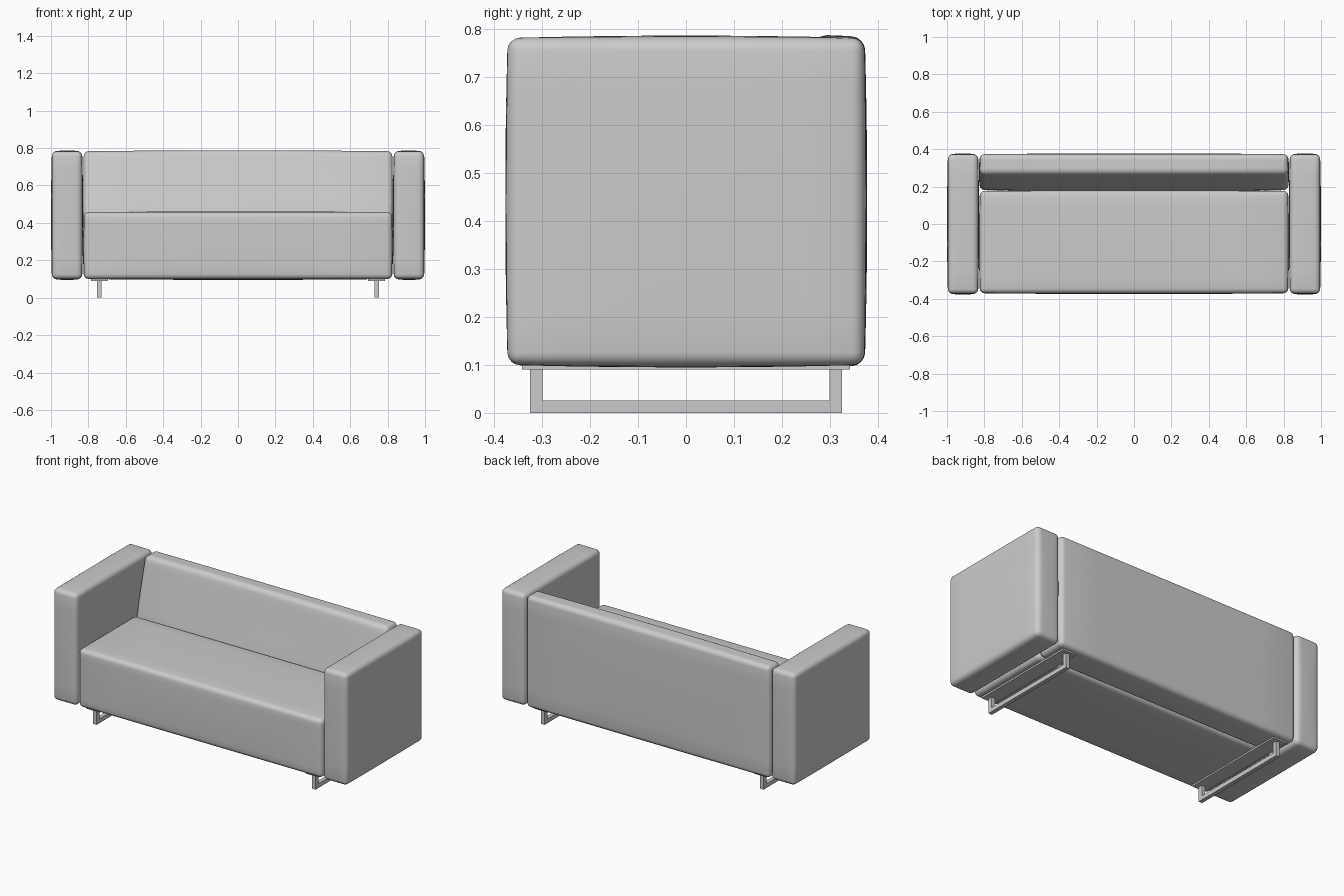
import bpy, bmesh
from mathutils import Vector

if "Cube" in bpy.data.objects:
    bpy.data.objects.remove(bpy.data.objects["Cube"])


def finish(name, bm, smooth):
    bmesh.ops.recalc_face_normals(bm, faces=bm.faces)
    mesh = bpy.data.meshes.new(name)
    bm.to_mesh(mesh)
    bm.free()
    obj = bpy.data.objects.new(name, mesh)
    bpy.context.collection.objects.link(obj)
    if smooth:
        bpy.ops.object.select_all(action='DESELECT')
        obj.select_set(True)
        bpy.context.view_layer.objects.active = obj
        bpy.ops.object.shade_smooth_by_angle()
    return obj


def prism(x0, x1, profile):
    bm = bmesh.new()
    face = bm.faces.new([bm.verts.new((x0, y, z)) for y, z in profile])
    ext = bmesh.ops.extrude_face_region(bm, geom=[face])
    moved = [g for g in ext["geom"] if isinstance(g, bmesh.types.BMVert)]
    bmesh.ops.translate(bm, vec=(x1 - x0, 0, 0), verts=moved)
    return bm


def rect(y0, y1, z0, z1):
    return [(y0, z0), (y1, z0), (y1, z1), (y0, z1)]


def cushion(name, x0, x1, profile, puff=0.005, radius=0.026):
    """Rounded upholstered block whose faces swell slightly."""
    bm = prism(x0, x1, profile)
    bmesh.ops.bevel(bm, geom=bm.edges[:], offset=radius, segments=4,
                    profile=0.5, affect='EDGES', clamp_overlap=True)
    ys, zs = [p[0] for p in profile], [p[1] for p in profile]
    low = Vector((x0, min(ys), min(zs)))
    high = Vector((x1, max(ys), max(zs)))
    mid, half = (low + high) / 2, (high - low) / 2
    # slice every face so it can swell
    for axis in range(3):
        normal = Vector((0, 0, 0))
        normal[axis] = 1
        for i in range(-3, 4):
            bmesh.ops.bisect_plane(bm, geom=bm.verts[:] + bm.edges[:] + bm.faces[:],
                                   plane_co=mid + normal * half[axis] * i * 0.23,
                                   plane_no=normal)
    for v in bm.verts:
        u = [(v.co[a] - mid[a]) / half[a] for a in range(3)]
        fall = [max(0, 1 - c * c) for c in u]
        for a in range(3):
            v.co[a] += puff * u[a] * fall[a - 1] * fall[a - 2]
    return finish(name, bm, True)


# Seat and sloping backrest
cushion("seat", -0.824, 0.824, rect(-0.37, 0.177, 0.10, 0.457))
cushion("backrest", -0.824, 0.824,
        [(0.182, 0.10), (0.373, 0.10), (0.373, 0.783), (0.268, 0.783), (0.182, 0.43)])

for side, s in (("left", -1), ("right", 1)):
    # Arm
    a, b = sorted((s * 0.833, s * 0.995))
    cushion(side + "_arm", a, b, rect(-0.372, 0.372, 0.10, 0.782))
    # Mounting plate and sled leg
    c = s * 0.741
    finish(side + "_leg_plate", prism(c - 0.045, c + 0.045, rect(-0.342, 0.342, 0.09, 0.101)), False)
    sled = [(-0.325, 0), (0.325, 0), (0.325, 0.092), (0.299, 0.092),
            (0.299, 0.026), (-0.299, 0.026), (-0.299, 0.092), (-0.325, 0.092)]
    finish(side + "_sled_leg", prism(c - 0.012, c + 0.012, sled), False)
